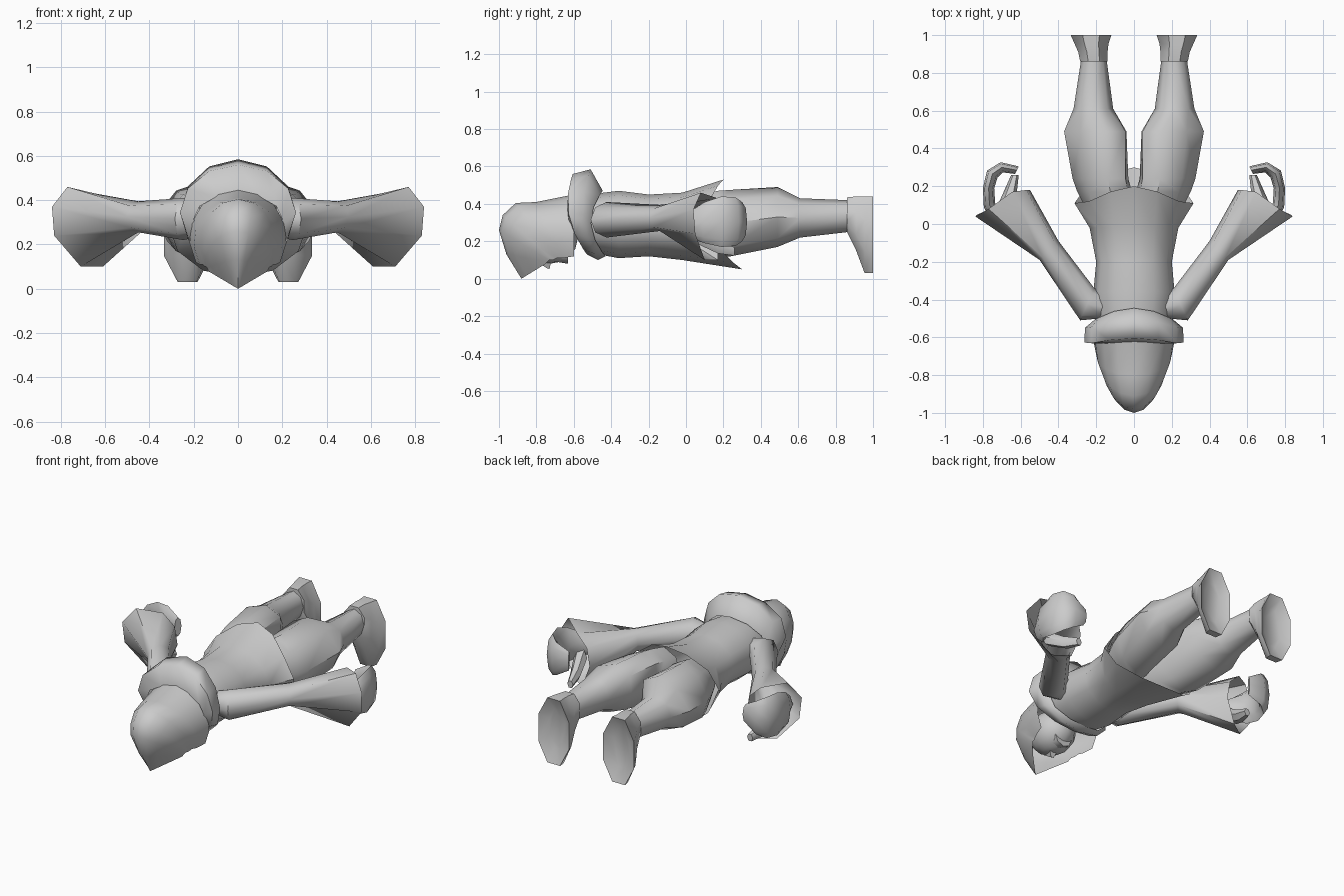
import bpy, bmesh
from math import sin, cos, pi, radians, copysign
from mathutils import Vector

if "Cube" in bpy.data.objects:
    bpy.data.objects.remove(bpy.data.objects["Cube"])


def loft(name, rings, closed=True, caps=(False, False), mirror=False, angle=50):
    """Skin a list of equal-length point rings into one object."""
    bm = bmesh.new()
    rows = [[bm.verts.new(p) for p in r] for r in rings]
    n = len(rows[0])
    for a, b in zip(rows, rows[1:]):
        for i in range(n if closed else n - 1):
            j = (i + 1) % n
            bm.faces.new((a[i], a[j], b[j], b[i]))
    if caps[0]:
        bm.faces.new(rows[0])
    if caps[1]:
        bm.faces.new(rows[-1])
    bmesh.ops.recalc_face_normals(bm, faces=bm.faces)
    me = bpy.data.meshes.new(name)
    bm.to_mesh(me)
    bm.free()
    ob = bpy.data.objects.new(name, me)
    bpy.context.collection.objects.link(ob)
    if mirror:
        m = ob.modifiers.new("mirror", 'MIRROR')
        m.use_mirror_merge = False
    smooth(ob, angle)
    return ob


def smooth(ob, angle=50):
    bpy.ops.object.select_all(action='DESELECT')
    ob.select_set(True)
    bpy.context.view_layer.objects.active = ob
    bpy.ops.object.shade_smooth_by_angle(angle=radians(angle))


def ring(top, bot, w, sag=0, cx=0, n=12, taper=0, skew=0, phase=0):
    """Upright ellipse; top and bot are (y, z), sag shifts the sides along y,
    taper narrows the upper half and skew leans it sideways."""
    pts = []
    k = 1 / cos(phase)
    for i in range(n):
        a = 2 * pi * i / n + phase
        up = max(0, sin(a))
        t = (1 + sin(a) * k) / 2
        y = bot[0] + (top[0] - bot[0]) * t + 4 * t * (1 - t) * sag
        pts.append((cx + k * w * cos(a) * (1 - taper * up) + skew * up,
                    y, bot[1] + (top[1] - bot[1]) * t))
    return pts


def flat_ring(y, z0, z1, x0, x1, n=8, **kw):
    return ring((y, z1), (y, z0), (x1 - x0) / 2, cx=(x0 + x1) / 2, n=n, **kw)


# Hood: arcs swinging from the neck forward, pinched to a pointed brim
hood = []
for ay, az, ex, ey, ez, pinch in [(-.60, .45, .22, -.60, .12, 0), (-.80, .41, .20, -.66, .11, 0),
                                  (-.91, .405, .18, -.69, .11, .1), (-.98, .34, .17, -.71, .10, .2),
                                  (-1.0, .26, .16, -.73, .10, .3), (-.96, .13, .145, -.74, .09, .6),
                                  (-.88, .00, .135, -.75, .08, 1)]:
    arc = []
    for i in range(11):
        a = radians(-30 + 24 * i)
        t = (sin(a) + .5) / 1.5
        c = cos(a) if abs(cos(a)) > .01 else 0
        x = (1 - pinch) * c + pinch * (copysign(1 - t, c) if c else 0)
        arc.append((ex * x, ey + (ay - ey) * t, ez + (az - ez) * t))
    hood.append(arc)
loft("hood", hood, closed=False)

# Head inside the hood, with nose and chin
bpy.ops.mesh.primitive_uv_sphere_add(segments=12, ring_count=8, location=(0, -.73, .21))
head = bpy.context.object
head.name = "head"
head.scale = (.13, .15, .13)
smooth(head)
loft("nose", [[(-.03, -.72, .10), (.03, -.72, .10), (0, -.81, .10)],
              [(-.01, -.73, .05), (.01, -.73, .05), (0, -.75, .06)]], caps=(False, True))
loft("chin", [flat_ring(-.69, .09, .2, -.07, .07), flat_ring(-.63, .08, .2, -.06, .06)],
     caps=(True, True))

# Cowl around the neck
loft("cowl", [ring((-.625, .43), (-.57, .2), .2, -.03),
              ring((-.605, .56), (-.53, .13), .262, -.06),
              ring((-.51, .585), (-.47, .10), .26, -.06),
              ring((-.445, .47), (-.43, .12), .21, -.07)], angle=75)

# Tunic with pointed front hem
loft("tunic", [ring((-.52, .45), (-.52, .14), .19),
               ring((-.36, .47), (-.36, .11), .215),
               ring((-.2, .45), (-.2, .12), .2),
               ring((-.02, .46), (-.02, .10), .235, taper=.1),
               ring((.2, .53), (.3, .05), .315, -.14, taper=.25)])

# Sleeves flaring to wide cuffs
def sleeve_ring(outer, inner, z0, z1):
    o, i = Vector(outer), Vector(inner)
    pts = []
    for k in range(8):
        a = k * pi / 4
        p = (o + i) / 2 + (o - i) / 2 * cos(a)
        pts.append((p.x, p.y, (z0 + z1) / 2 + (z1 - z0) / 2 * sin(a)))
    return pts

cuff = [(.84, .04, .37), (.77, .08, .46), (.645, .17, .43), (.57, .18, .36),
        (.55, .18, .25), (.61, .17, .10), (.71, .10, .10), (.83, .05, .24)]
loft("sleeve", [sleeve_ring((.18, -.50), (.12, -.38), .24, .38),
                sleeve_ring((.285, -.51), (.21, -.34), .22, .41),
                sleeve_ring((.5, -.19), (.4, -.09), .255, .395), cuff], mirror=True)

# Cupped mitten hand: curved plate bent from wrist to fingertips
hand = []
for x, y, nx, ny, cz, h in [(.70, .02, .05, -.02, .29, .07), (.765, .10, .03, -.01, .30, .11),
                            (.77, .19, .03, .0, .305, .135), (.75, .265, .028, .018, .305, .13),
                            (.70, .30, .006, .027, .305, .105), (.62, .285, -.01, .02, .305, .06)]:
    hand.append([(x + nx * cos(k * pi / 4), y + ny * cos(k * pi / 4), cz + h * sin(k * pi / 4))
                 for k in range(8)])
loft("hand", hand, caps=(True, True), mirror=True)
loft("thumb", [flat_ring(.06, .18, .28, .65, .74, 6), flat_ring(.17, .13, .21, .62, .69, 6),
               flat_ring(.26, .12, .17, .61, .65, 6)], caps=(True, True), mirror=True)

# Trouser legs
loft("leg", [flat_ring(.05, .14, .44, .0, .24), flat_ring(.17, .12, .47, .01, .30, skew=-.03),
             flat_ring(.24, .12, .475, .03, .325, skew=-.04),
             flat_ring(.49, .17, .49, .04, .37, skew=-.06),
             flat_ring(.61, .22, .43, .11, .32), flat_ring(.87, .25, .42, .145, .28)],
     caps=(True, True), mirror=True)

# Boots with blunt toes and hollowed soles
p = pi / 8
loft("boot", [flat_ring(.86, .25, .435, .14, .285, phase=p), flat_ring(.91, .15, .44, .14, .295, phase=p),
              flat_ring(.955, .03, .44, .135, .315, phase=p), flat_ring(1, .03, .44, .12, .335, phase=p),
              flat_ring(.965, .12, .36, .17, .28, phase=p)],
     caps=(True, True), mirror=True)
